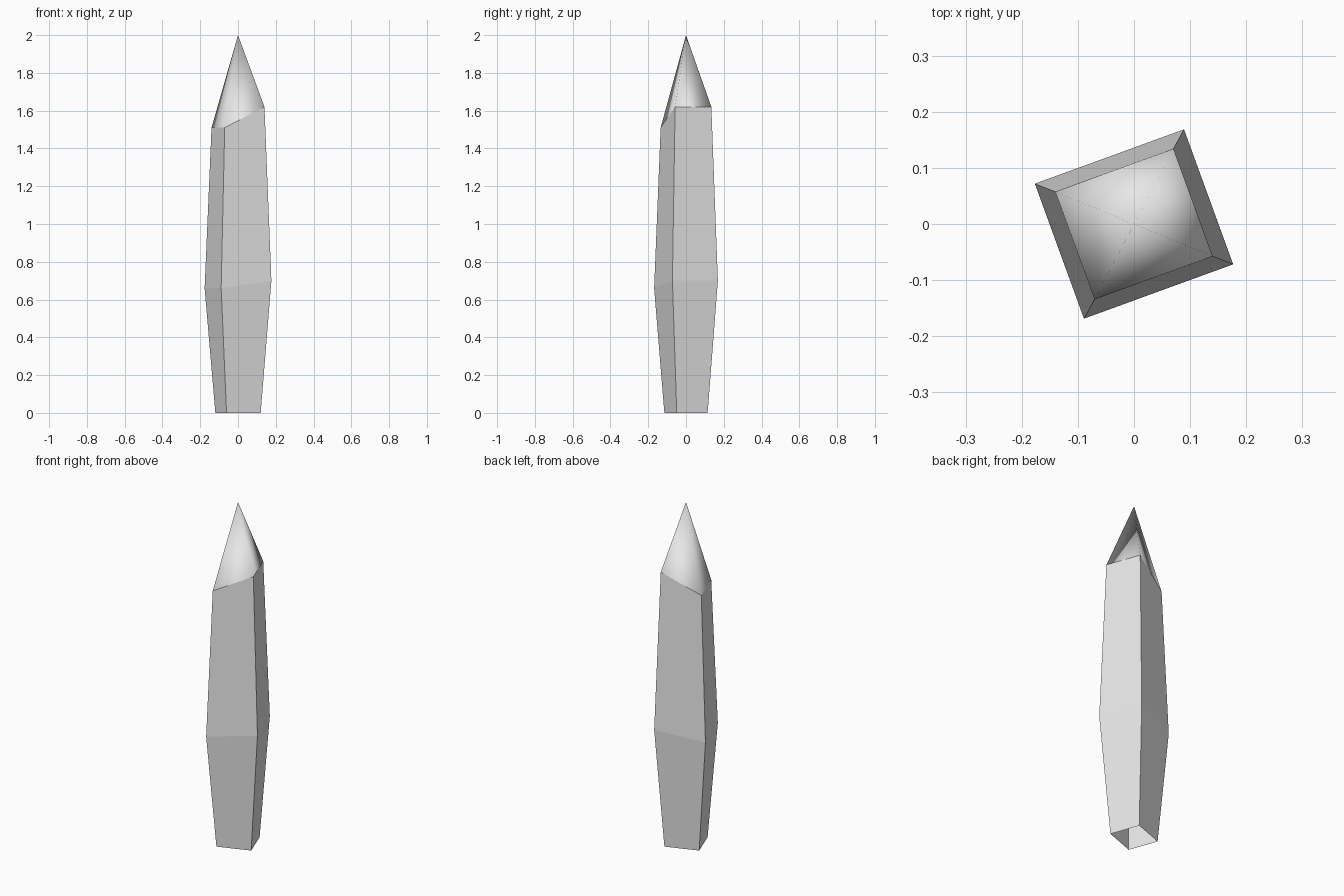
import bpy
import bmesh
from math import radians
from mathutils import Matrix

cube = bpy.data.objects.get("Cube")
if cube:
    bpy.data.objects.remove(cube)

# Single grey material
GREY = (0.8, 0.8, 0.8, 1.0)
stone = bpy.data.materials.new("pale_grey_crystal")
stone.use_nodes = True
stone.diffuse_color = GREY
bsdf = next(n for n in stone.node_tree.nodes if n.type == 'BSDF_PRINCIPLED')
bsdf.inputs["Base Color"].default_value = GREY

CORNERS = [(-1, -1), (1, -1), (1, 1), (-1, 1)]
TURN = Matrix.Rotation(radians(20), 4, 'Z')


def add_ring(bm, half_x, half_y, low, high):
    """Rectangular ring, slanted from its low side to its high side."""
    return [bm.verts.new((sx * half_x, sy * half_y, high if sx > 0 else low))
            for sx, sy in CORNERS]


bm = bmesh.new()

# Shaft: open base, widest ring, slanted shoulder
rings = [add_ring(bm, 0.096, 0.087, 0, 0),
         add_ring(bm, 0.1415, 0.128, 0.66, 0.70),
         add_ring(bm, 0.112, 0.102, 1.51, 1.62)]
for lower, upper in zip(rings, rings[1:]):
    for i in range(4):
        j = (i + 1) % 4
        bm.faces.new((lower[i], lower[j], upper[j], upper[i]))

# Pointed tip, softly shaded, with a crisp shoulder
apex = bm.verts.new((0, 0, 2))
shoulder = rings[-1]
for i in range(4):
    face = bm.faces.new((shoulder[i], shoulder[(i + 1) % 4], apex))
    face.smooth = True
    bm.edges.get((shoulder[i], shoulder[(i + 1) % 4])).smooth = False

bmesh.ops.transform(bm, matrix=TURN, verts=bm.verts)

mesh = bpy.data.meshes.new("crystal_shard")
bm.to_mesh(mesh)
bm.free()
mesh.materials.append(stone)
crystal = bpy.data.objects.new("crystal_shard", mesh)
bpy.context.collection.objects.link(crystal)
